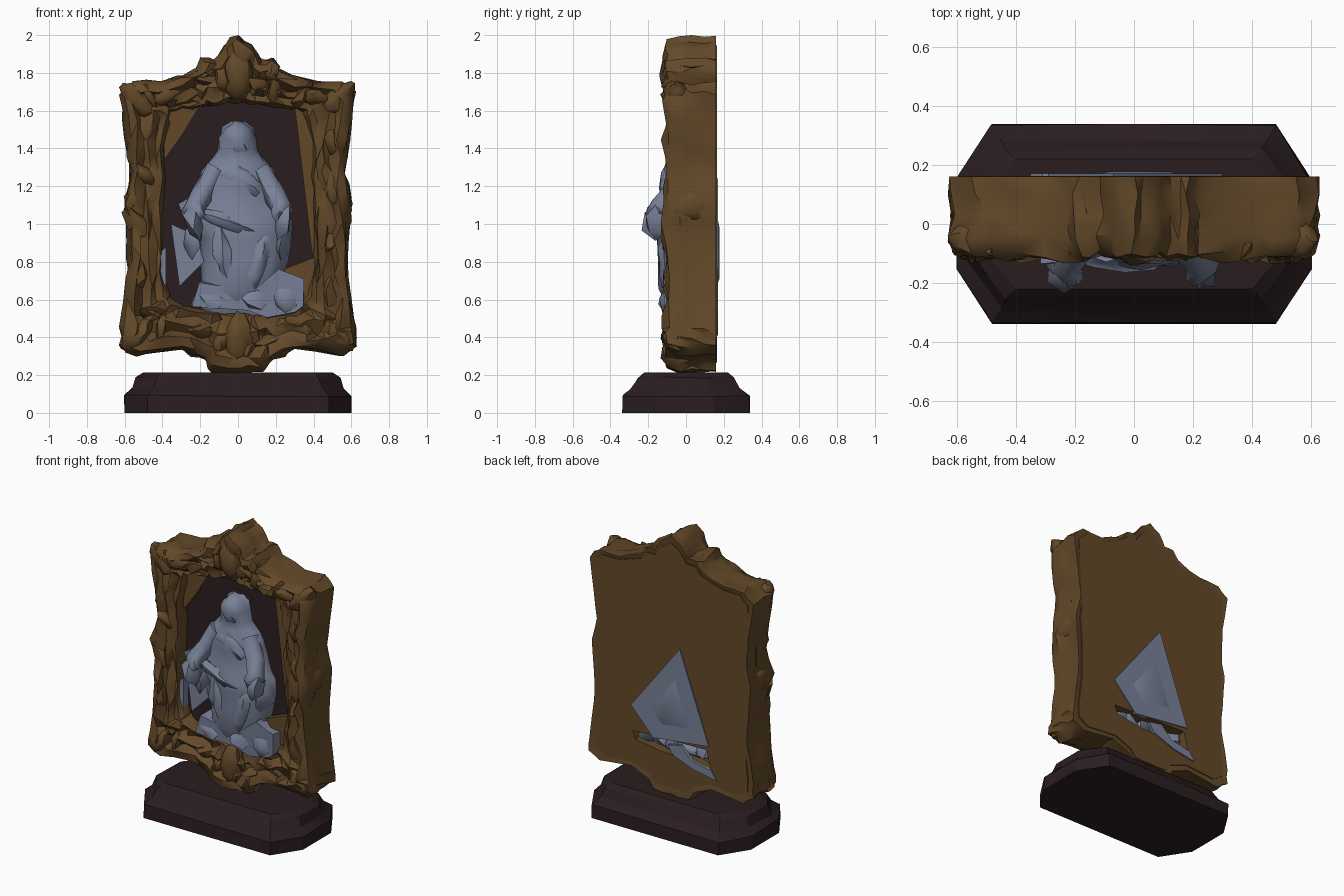
import bpy, bmesh, math, random
from mathutils import Vector, Matrix, Euler

random.seed(7)
cube = bpy.data.objects.get("Cube")
if cube:
    bpy.data.objects.remove(cube, do_unlink=True)


def material(name, rgb):
    m = bpy.data.materials.new(name)
    m.use_nodes = True
    m.diffuse_color = (*rgb, 1)
    node = next(n for n in m.node_tree.nodes if n.type == 'BSDF_PRINCIPLED')
    node.inputs["Base Color"].default_value = (*rgb, 1)
    return m


BRONZE = material("antique bronze", (0.124, 0.066, 0.022))
DARK = material("dark wood", (0.023, 0.0125, 0.0135))
SILVER = material("blue grey silver", (0.19, 0.22, 0.31))


def finish(name, bm, mat, angle=40):
    bmesh.ops.recalc_face_normals(bm, faces=bm.faces[:])
    mesh = bpy.data.meshes.new(name)
    bm.to_mesh(mesh)
    bm.free()
    mesh.materials.append(mat)
    obj = bpy.data.objects.new(name, mesh)
    bpy.context.collection.objects.link(obj)
    bpy.ops.object.select_all(action='DESELECT')
    obj.select_set(True)
    bpy.context.view_layer.objects.active = obj
    bpy.ops.object.shade_smooth_by_angle(angle=math.radians(angle))
    return obj


def noise(amount, depth=None):
    depth = amount if depth is None else depth
    u = random.uniform
    return Vector((u(-amount, amount), u(-depth, depth), u(-amount, amount)))


def loft(name, rings, mat, loop=False, angle=40):
    """Skin closed rings; either cap the ends or join last ring to first."""
    bm = bmesh.new()
    rows = [[bm.verts.new(p) for p in ring] for ring in rings]
    n = len(rows[0])
    pairs = list(zip(rows, rows[1:])) + ([(rows[-1], rows[0])] if loop else [])
    for a, b in pairs:
        for i in range(n):
            j = (i + 1) % n
            bm.faces.new((a[i], a[j], b[j], b[i]))
    if not loop:
        bm.faces.new(rows[0])
        bm.faces.new(rows[-1])
    bmesh.ops.triangulate(bm, faces=bm.faces[:])
    return finish(name, bm, mat, angle)


def plate(name, outline, front, back, mat, rough=0):
    rings = [[Vector((x, y, z)) + noise(rough) for x, z in outline] for y in (front, back)]
    return loft(name, rings, mat)


def blobs(name, specs, mat, rough=0.01, detail=1):
    """Irregular lumps from (location, scale, turn about y)."""
    bm = bmesh.new()
    for loc, scale, turn in specs:
        mtx = Matrix.LocRotScale(Vector(loc), Euler((0, turn, 0)), Vector(scale))
        made = bmesh.ops.create_icosphere(bm, subdivisions=detail, radius=1, matrix=mtx)
        for v in made["verts"]:
            v.co += noise(rough)
    return finish(name, bm, mat, 50)


def limb(name, path, radii, mat):
    rings = []
    for k, p in enumerate(path):
        a, b = Vector(path[max(k - 1, 0)]), Vector(path[min(k + 1, len(path) - 1)])
        q = (b - a).to_track_quat('Z', 'Y')
        ring = []
        for i in range(8):
            t = i * math.tau / 8
            ring.append(Vector(p) + q @ Vector((math.cos(t), math.sin(t), 0)) * radii[k] + noise(0.008))
        rings.append(ring)
    return loft(name, rings, mat, angle=55)


# Plinth: stepped, with cut corners and worn edges
corners = [(0.8, 1), (1, 0.45), (1, -0.45), (0.8, -1), (0, -1), (-0.8, -1), (-1, -0.45), (-1, 0.45), (-0.8, 1), (0, 1)]
steps = [(0, 0.6, 0.338, 0), (0.09, 0.6, 0.335, .006), (0.13, 0.555, 0.285, .006), (0.185, 0.54, 0.25, .005),
         (0.215, 0.5, 0.22, 0)]
loft("plinth", [[Vector((u * hx, v * hy, z)) + noise(r) for u, v in corners] for z, hx, hy, r in steps], DARK,
     angle=25)

# Frame: outer edge paired with opening edge, top centre to bottom centre
edge = [(0, 2, 0, 1.64), (.07, 1.95, .05, 1.64), (.12, 1.87, .1, 1.63), (.19, 1.87, .16, 1.63),
        (.23, 1.81, .2, 1.62), (.4, 1.75, .29, 1.61), (.55, 1.75, .35, 1.59), (.62, 1.69, .37, 1.53),
        (.59, 1.45, .39, 1.4), (.57, 1.28, .39, 1.25), (.6, 1.12, .4, 1.1), (.58, .9, .4, .9),
        (.58, .72, .4, .75), (.62, .45, .37, .64), (.625, .36, .33, .59), (.55, .31, .28, .57),
        (.3, .335, .2, .55), (.17, .28, .12, .54), (.13, .22, .06, .54), (0, .22, 0, .53)]
half = []
for a, b in zip(edge, edge[1:]):
    a, b = Vector(a), Vector(b)
    half += [a, (a + b) / 2]
half.append(Vector(edge[-1]))
full = half + [Vector((-p[0], p[1], -p[2], p[3])) for p in half[-2:0:-1]]


def across(p, t):
    return p[0] + (p[2] - p[0]) * t, p[1] + (p[3] - p[1]) * t


section = [(.22, .155, 0), (0, .16, .006), (.02, .1, .016), (.01, .03, .018), (0, -.04, .016), (.08, -.1, .014),
           (.28, -.115, .02), (.45, -.07, .022), (.62, -.1, .02), (.8, -.065, .018), (.92, -.075, .01),
           (1, -.025, .01), (1, .04, .008)]
rings = []
for t, y, rough in section:
    ring = []
    for p in full:
        x, z = across(p, t)
        v = Vector((x, y, z)) + noise(rough, rough if y < 0 else 0)
        v.x = max(-0.63, min(0.63, v.x))
        v.z = max(0.215, min(2, v.z))
        ring.append(v)
    rings.append(ring)
loft("carved_frame", rings, BRONZE, loop=True)

# Carved leaves scattered over the moulding
leaves = []
for k in range(1, len(full), 3):
    x, z = across(full[k], random.uniform(0.3, 0.65))
    size = random.uniform(0.07, 0.1)
    leaves.append(((x, -0.07, z), (size, 0.05, size * 0.5), random.uniform(0, math.pi)))
blobs("frame_leaves", leaves, BRONZE, 0.014)

# Crest shell, bottom drop, corner scrolls and side bosses
accents = [((0, -0.06, 1.8), (0.085, 0.075, 0.15), 0), ((0, -0.06, 0.4), (0.075, 0.07, 0.15), 0)]
for s in (-1, 1):
    accents += [((s * 0.53, -0.05, 1.66), (0.12, 0.07, 0.06), s * -0.8),
                ((s * 0.53, -0.05, 0.42), (0.12, 0.075, 0.06), s * 0.8),
                ((s * 0.56, 0.02, 1.1), (0.045, 0.12, 0.09), 0),
                ((s * 0.4, -0.05, 1.68), (0.1, 0.08, 0.05), s * 0.3),
                ((s * 0.17, -0.03, 1.79), (0.07, 0.09, 0.045), s * 0.5)]
blobs("frame_accents", accents, BRONZE, 0.012, 2)

# Backing board with a ragged hole low down
board = plate("backing_board", [across(p, 0.15) for p in full], 0.06, 0.163, BRONZE)
cutter = plate("hole_cutter", [(.29, .585), (-.27, .6), (-.3, .47), (-.12, .49), (.08, .5), (.27, .53)],
               0.075, 0.25, BRONZE)
cutter.hide_render = True
hole = board.modifiers.new("hole", 'BOOLEAN')
hole.operation = 'DIFFERENCE'
hole.object = cutter
bpy.ops.object.select_all(action='DESELECT')
bpy.context.view_layer.objects.active = board
board.select_set(True)
bpy.ops.object.modifier_apply(modifier="hole")
bpy.ops.object.shade_flat()
bpy.data.objects.remove(cutter, do_unlink=True)

# Dark inner panel and broken edges of the opening
plate("inner_panel", [across(p, 0.93) for p in full], 0.005, 0.05, DARK)
plate("upper_corner_flap", [(-.4, 1.63), (-.2, 1.63), (-.26, 1.57), (-.29, 1.48), (-.39, 1.34)], -0.03, 0.02, BRONZE)
plate("lower_corner_flap", [(.42, .83), (.24, .76), (.29, .72), (.36, .58), (.42, .58)], -0.04, 0.02, BRONZE)
plate("side_flap", [(.3, 1.62), (.345, 1.55), (.355, 1.4), (.375, 1.1), (.395, .82), (.42, .82), (.42, 1.6)],
      -0.03, 0.02, BRONZE)

# Robed figure: height, centre, half width, front depth
robe = [(.52, .03, .2, -.08), (.6, 0, .22, -.11), (.66, .015, .2, -.145), (.8, .03, .23, -.15),
        (.93, .035, .25, -.15), (1.01, .015, .27, -.16), (1.07, 0, .25, -.12), (1.2, 0, .225, -.14),
        (1.28, 0, .2, -.13), (1.33, 0, .15, -.1), (1.38, .005, .11, -.1), (1.45, 0, .105, -.125),
        (1.51, 0, .08, -.1), (1.54, 0, .035, -.05)]
rings = []
for z, cx, rx, front in robe:
    ring = []
    for i in range(16):
        t = i * math.tau / 16
        fold = 1 - (0.1 if i % 2 and z < 1.3 else 0)
        y = min(0.03, 0.01 + (0.01 - front) * math.sin(t) * fold)
        ring.append(Vector((cx + rx * math.cos(t), y, z)) + noise(0.01, 0.005))
    rings.append(ring)
loft("robed_figure", rings, SILVER, angle=55)
blobs("figure_face", [((0, -0.075, 1.42), (0.055, 0.045, 0.07), 0)], SILVER, 0.006)

# Arms with hanging sleeves
for s, side in ((1, "left"), (-1, "right")):
    limb(side + "_arm", [(s * .12, -.04, 1.29), (s * .19, -.07, 1.16), (s * .235, -.14, 1.07), (s * .2, -.2, 1.05)],
         [.06, .06, .06, .03], SILVER)
    blobs(side + "_sleeve", [((s * .235, -.15, 1.01), (.05, .085, .09), s * 0.3),
                             ((s * .235, -.06, .92), (.05, .08, .1), 0)], SILVER, 0.014)
blobs("robe_folds", [((-.04, -.11, 1), (.18, .045, .04), 0.35), ((.1, -.11, .8), (.05, .035, .16), 0.25),
                     ((-.08, -.11, .85), (.05, .03, .15), -0.2), ((.02, -.1, 1.22), (.12, .035, .07), 0.5)],
      SILVER, 0.01, 2)

# Loose drapery and rocky footing
plate("drapery_wing", [(-.355, 1), (-.22, .94), (-.18, .8), (-.31, .67), (-.25, .84)], -0.06, 0.02, SILVER)
plate("drapery_point", [(-.31, 1.1), (-.24, 1.15), (-.17, 1.08), (-.25, .95)], -0.13, 0, SILVER, 0.01)
plate("side_sliver", [(-.41, .85), (-.38, .88), (-.38, .66), (-.41, .65)], -0.05, 0.02, SILVER)
plate("rock_footing", [(-.25, .57), (-.2, .7), (.1, .65), (.14, .7), (.21, .76), (.25, .71), (.34, .7),
                       (.35, .57), (.3, .53), (.16, .5), (.05, .55)], -0.115, 0.02, SILVER, 0.01)
blobs("footing_rocks", [((-.14, -.1, .6), (.08, .04, .05), 0.2), ((.08, -.11, .6), (.08, .035, .05), 0.5),
                        ((.24, -.1, .6), (.07, .04, .07), 0.9)], SILVER, 0.014)

# Rear patch with a faceted centre, rubble in the hole and a shard beneath
patch = [(-.07, 1.24), (.3, .76), (.13, .58), (-.29, .63)]
mid = Vector((0.0, 0.8))


def shrunk(factor, y):
    return [Vector((x, y, z)) for x, z in (mid + (Vector(p) - mid) * factor for p in patch)]


plate("rear_patch", patch, 0.15, 0.17, SILVER)
loft("rear_patch_centre", [shrunk(0.55, 0.165), shrunk(0.4, 0.178)], SILVER, angle=60)
blobs("rear_rubble", [((x, 0.1, 0.545), (0.085, 0.05, 0.045), 0.3 * (-1) ** k)
                      for k, x in enumerate((-.21, -.1, .02, .13, .22))], SILVER, 0.016)
plate("rear_shard", [(.02, .56), (-.08, .58), (-.16, .5), (-.31, .47), (-.35, .41), (-.18, .44), (-.02, .5)],
      0.15, 0.17, SILVER)
